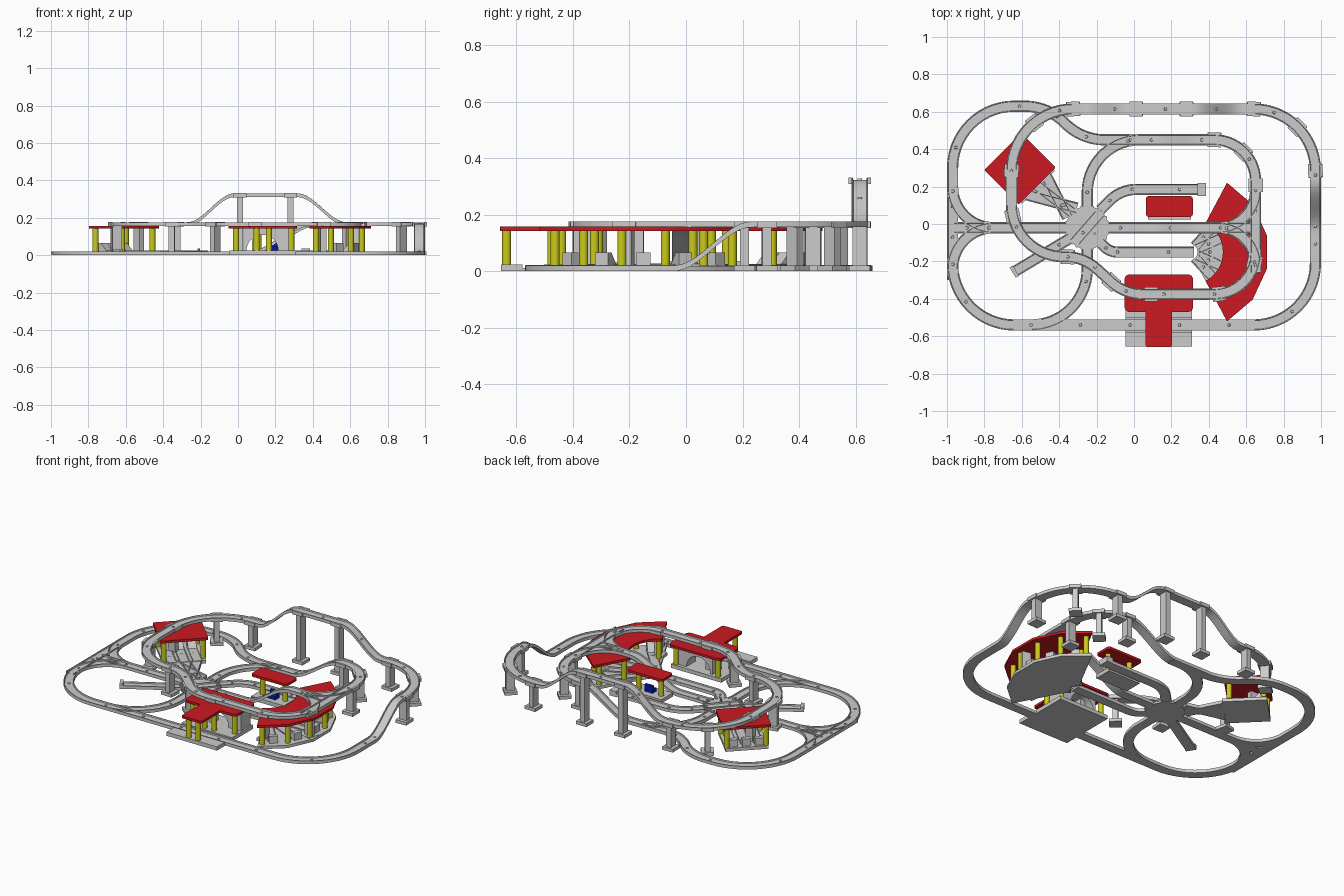
import bpy, bmesh, math
from mathutils import Vector, Matrix

if "Cube" in bpy.data.objects:
    bpy.data.objects.remove(bpy.data.objects["Cube"])


def material(name, rgb):
    m = bpy.data.materials.new(name)
    m.diffuse_color = (*rgb, 1)
    m.use_nodes = True
    m.node_tree.nodes["Principled BSDF"].inputs["Base Color"].default_value = m.diffuse_color
    return m


RED = material("red", (0.6, 0.01, 0.015))
YELLOW = material("yellow", (0.6, 0.6, 0.01))
BLUE = material("blue", (0.0, 0.01, 0.45))


def finish(bm, name, mat=None):
    bmesh.ops.recalc_face_normals(bm, faces=bm.faces)
    me = bpy.data.meshes.new(name)
    bm.to_mesh(me)
    bm.free()
    ob = bpy.data.objects.new(name, me)
    bpy.context.collection.objects.link(ob)
    if mat:
        me.materials.append(mat)
    bpy.context.view_layer.objects.active = ob
    ob.select_set(True)
    bpy.ops.object.shade_smooth_by_angle(angle=math.radians(35))
    ob.select_set(False)
    return ob


def fillet(pts, closed=False, n=14):
    """Waypoints (x, y, radius) to a polyline with rounded corners."""
    out, N = [], len(pts)
    for i, p in enumerate(pts):
        v = Vector(p[:2])
        r = p[2] if len(p) > 2 else 0
        if not r or (not closed and i in (0, N - 1)):
            out.append(v)
            continue
        a = (Vector(pts[i - 1][:2]) - v).normalized()
        b = (Vector(pts[(i + 1) % N][:2]) - v).normalized()
        half = a.angle(b) / 2
        c = v + (a + b).normalized() * r / math.sin(half)
        s = v + a * r / math.tan(half) - c
        e = v + b * r / math.tan(half) - c
        ang = s.angle_signed(e)
        out += [c + Matrix.Rotation(-ang * k / n, 2) @ s for k in range(n + 1)]
    return out


def smooth(t, a, b):
    t = min(1, max(0, (t - a) / (b - a)))
    return t * t * (3 - 2 * t)


PROFILE = [(-.03, 0), (.03, 0), (.03, .02), (.025, .0205), (.023, .013),
           (-.023, .013), (-.025, .0205), (-.03, .02)]


def track(name, pts, zf=lambda x, y: 0):
    """Sweep the channel profile along a filleted path, with joint studs."""
    raw, path = fillet(pts), []
    for a, b in zip(raw, raw[1:]):
        n = max(1, int((b - a).length / .022))
        path += [a.lerp(b, k / n) for k in range(n)]
    path.append(raw[-1])
    path = [p for i, p in enumerate(path) if i == 0 or (p - path[i - 1]).length > 1e-4]
    bm, rings, res = bmesh.new(), [], []
    for i, p in enumerate(path):
        t = (path[min(i + 1, len(path) - 1)] - path[max(i - 1, 0)]).normalized()
        z = zf(*p)
        res.append((p, z, math.atan2(t.y, t.x)))
        rings.append([bm.verts.new((p.x - t.y * u, p.y + t.x * u, z + h)) for u, h in PROFILE])
    m = len(PROFILE)
    for a, b in zip(rings, rings[1:]):
        for k in range(m):
            bm.faces.new((a[k], a[(k + 1) % m], b[(k + 1) % m], b[k]))
    bm.faces.new(rings[0])
    bm.faces.new(rings[-1])
    for p, z, _ in res[3::12]:
        bmesh.ops.create_cone(bm, cap_ends=True, segments=10, radius1=.009, radius2=.007,
                              depth=.005, matrix=Matrix.Translation((p.x, p.y, z + .0145)))
    finish(bm, name)
    return res


def slab(name, outline, z0, z1, mat=None, mtx=Matrix()):
    bm = bmesh.new()
    f = bm.faces.new([bm.verts.new((p[0], p[1], z0)) for p in outline])
    g = bmesh.ops.extrude_face_region(bm, geom=[f])["geom"]
    bmesh.ops.translate(bm, verts=[v for v in g if isinstance(v, bmesh.types.BMVert)], vec=(0, 0, z1 - z0))
    bm.transform(mtx)
    return finish(bm, name, mat)


def rect(x0, y0, x1, y1, r=0):
    return fillet([(x0, y0, r), (x1, y0, r), (x1, y1, r), (x0, y1, r)], True, 5)


def place(x, y, ang):
    return Matrix.Translation((x, y, 0)) @ Matrix.Rotation(ang, 4, 'Z')


def disc(x, y, r, n):
    return [(x + r * math.cos(2 * math.pi * k / n), y + r * math.sin(2 * math.pi * k / n)) for k in range(n)]


def posts(name, locs):
    for x, y in locs:
        slab(name, disc(x, y, .016, 16), .02, .145, YELLOW)


def wedge(name, mtx):
    # sloped buffer block, profile in the XZ plane
    slab(name, [(-.04, .02), (.035, .02), (.035, .065), (.005, .065)], -.025, .025, None,
         mtx @ Matrix.Rotation(math.pi / 2, 4, 'X'))


UP = .155
TX, TY = -.25, -.02


# main circuit: ground half, raised half with ramps and hump, return half
def raised(x, y):
    if x > .955 and y < .3:
        return UP * smooth(y, -.04, .23)
    if y > .58 and x > -.3:
        return UP + .155 * smooth(x, -.27, -.02) * (1 - smooth(x, .32, .58))
    if .4 < y < .5 and -.1 < x < .46:
        return UP * smooth(x, .08, .42)
    return UP


track("lower_circuit", [(-.97, 0), (-.97, -.54, .33), (.97, -.54, .33), (.97, -.08)])
high = track("raised_circuit", [(.97, -.08), (.97, .615, .33), (-.655, .615, .33), (-.655, -.175, .28),
             (-.27, -.175, .25), (-.05, -.375, .25), (.65, -.375, .22), (.65, .45, .22), (.05, .45)], raised)
track("return_circuit", [(.05, .45), (-.28, .45, .3), (-.46, .63, .3), (-.97, .63, .33), (-.97, 0)])

# crossing line with junction curves at both ends
track("middle_line_left", [(-.96, TY), (TX - .11, TY)])
track("middle_line_ramp", [(TX + .11, TY), (.62, TY)], lambda x, y: UP * smooth(x, .06, .39))
for s in (1, -1):
    track("left_junction_curve", [(-.7, TY), (-.97, TY, .22), (-.97, TY + s * .28)], lambda x, y: .0003)
    track("right_junction_curve", [(.42, TY), (.65, TY, .2), (.65, TY + s * .24)], lambda x, y: UP + .0003)

# lines radiating from the turntable
track("south_curve", [(-.62, -.54), (TX, -.54, .3), (TX, TY - .11)], lambda x, y: .0003)
track("north_curve", [(TX, TY + .11), (TX, .45, .28), (.1, .45)], lambda x, y: .0003)
track("siding", [(-.18, .075), (-.07, .185, .2), (.36, .185)])
track("roundhouse_lead", [(-.18, -.1), (-.13, -.15, .1), (.32, -.15)])
track("stub_line", [(TX - .09, TY - .055), (-.64, -.255)])

# turntable disc, teeth and bridge
slab("turntable_disc", disc(TX, TY, .115, 40), 0, .015)
for k in range(24):
    slab("turntable_tooth", rect(.095, -.006, .12, .006), .01, .02, None, place(TX, TY, k * math.pi / 12))
track("turntable_bridge", [(TX - .07, TY - .08), (TX + .07, TY + .08)], lambda x, y: .003)
slab("turntable_knob", disc(TX + .04, TY - .03, .006, 10), .01, .035)

# piers under the raised line: foot, column, cap and side clips
for x, y in [(.02, .615), (.28, .615), (.65, .615), (-.32, .615), (.88, .52), (.97, .28), (-.54, .53),
             (-.655, .29), (-.63, .06), (-.35, -.18), (-.12, -.29), (.1, -.375), (.46, -.375),
             (.64, -.2), (.65, .2), (.58, .39), (.43, .45)]:
    p, z, ang = min(high, key=lambda q: (q[0] - Vector((x, y))).length)
    m = place(p.x, p.y, ang)
    slab("pier_foot", rect(-.037, -.037, .037, .037), 0, .02, None, m)
    slab("pier_column", rect(-.016, -.026, .016, .026), .02, z, None, m)
    for s in (-1, 1):
        slab("pier_clip", rect(-.035, s * .034 - .005, .035, s * .034 + .005), z - .002, z + .021, None, m)

# diagonal engine shed
m = place(-.61, .295, math.radians(135))
slab("shed_base", rect(-.14, -.125, .12, .125), 0, .02, None, m)
slab("shed_roof", rect(-.13, -.14, .13, .14, .008), .142, .157, RED, m)
posts("shed_post", [(m @ Vector((a, b, 0))).xy for a in (-.1, .1) for b in (-.115, .115)])
for s in (-1, 0, 1):
    e = m @ Vector((.07, s * .075, 0))
    track("shed_track", [(TX - .08 + s * .025, TY + .08 + s * .025),
                         (m @ Vector((-.12, s * .075, 0))).xy, e.xy], lambda x, y: .004 + s * .0005)
    wedge("shed_buffer", place(e.x, e.y, math.radians(135)))

# fan-shaped roundhouse
RX, RY = .3, -.15


def polar(r, deg):
    return (RX + r * math.cos(math.radians(deg)), RY + r * math.sin(math.radians(deg)))


def fan(r0, r1):
    return ([polar(r1, d) for d in (-62, -37.2, -12.4, 12.4, 37.2, 62)]
            + [polar(r0, d) for d in range(62, -63, -4)])


slab("roundhouse_base", fan(.05, .405), 0, .018)
slab("roundhouse_roof", fan(.175, .42), .142, .157, RED)
posts("roundhouse_post", [polar(.37, d) for d in (-58, -35, -12, 12, 35, 58)] + [polar(.21, d) for d in (-56, 56)])
for k, d in enumerate((-48, -24, 0, 24, 48)):
    track("roundhouse_track", [polar(.04, d), polar(.33, d)], lambda x, y: .004 + k * .0004)
    wedge("roundhouse_buffer", place(*polar(.33, d), math.radians(d)))

# main station straddling the front line
slab("station_base", rect(-.045, -.655, .31, -.29), 0, .01)
slab("front_platform", rect(-.045, -.655, .31, -.578), 0, .024)
slab("rear_platform", rect(-.045, -.502, .31, -.29), 0, .024)
slab("station_roof", fillet([(-.05, -.47, .025), (.062, -.47), (.062, -.658, .012), (.203, -.658, .012), (.203, -.47),
     (.315, -.47, .025), (.315, -.27, .025), (-.05, -.27, .025)], True, 5), .142, .157, RED)
posts("station_post", [(.1, -.635), (.165, -.635), (.1, -.475), (.165, -.475), (-.01, -.44), (.285, -.44),
                       (-.01, -.31), (.285, -.31)])
arch = [(.13 - .085 * math.cos(a * math.pi / 16), .024 + .085 * math.sin(a * math.pi / 16)) for a in range(17)]
slab("station_building", [(.03, .02), *arch, (.3, .02), (.3, .143), (.03, .143)], .31, .40, None,
     Matrix.Rotation(math.pi / 2, 4, 'X'))

# small siding platform with a blue seat
slab("small_platform", rect(.075, .025, .305, .14), 0, .024)
slab("small_roof", rect(.063, .038, .315, .15, .018), .142, .157, RED)
posts("small_post", [(.11, .09), (.27, .09)])
slab("blue_seat", rect(.165, .06, .22, .1), .024, .045, BLUE)
slab("blue_seat_back", rect(.165, .085, .22, .1), .045, .07, BLUE)

# end stops on dead-end lines
slab("siding_stop", rect(-.02, -.034, .025, .034), 0, .035, None, place(.36, .185, 0))
slab("stub_stop", rect(-.01, -.032, .01, .032), 0, .03, None, place(-.64, -.255, math.radians(31)))
